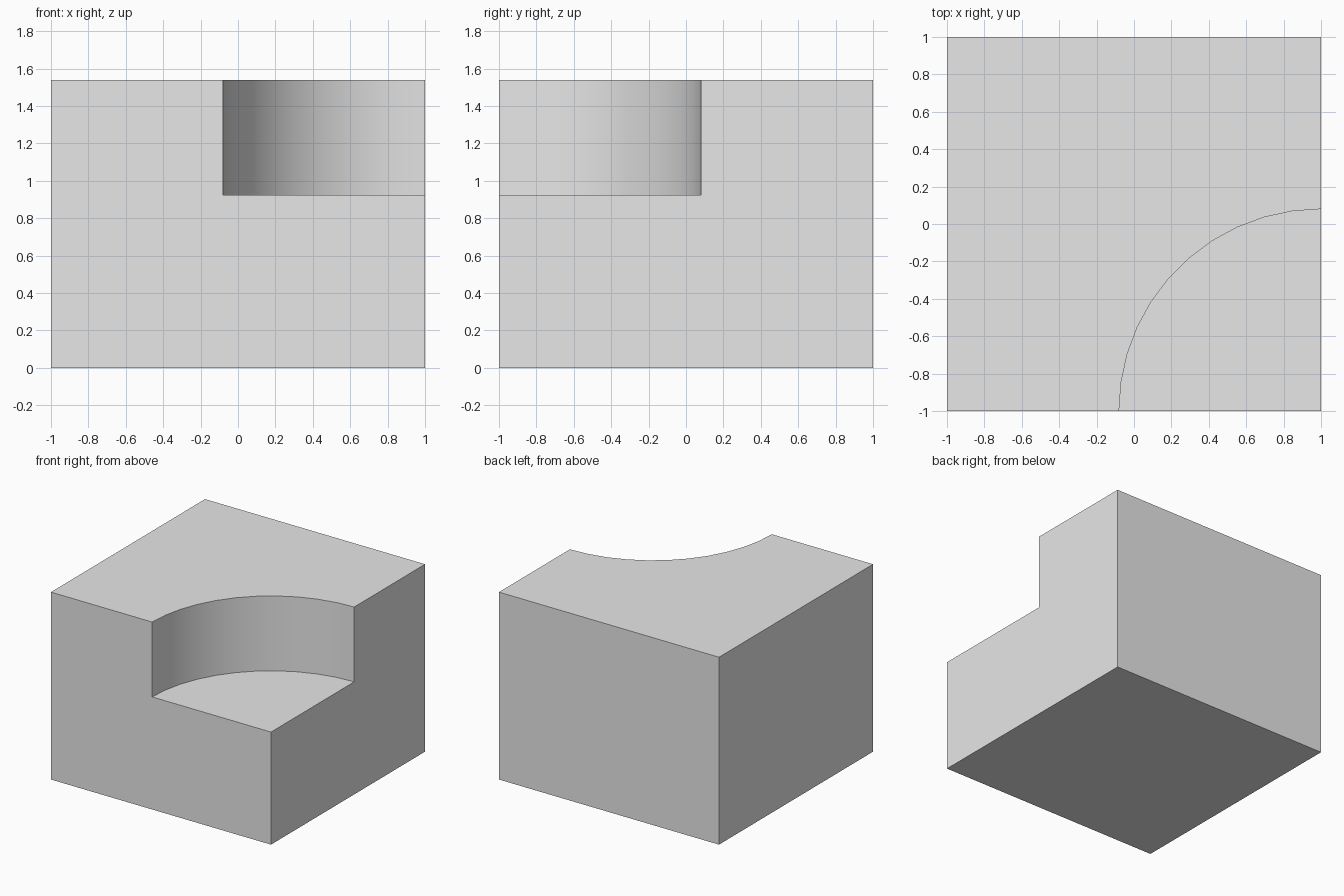
import bpy, bmesh
from math import sin, cos, pi, radians

if "Cube" in bpy.data.objects:
    bpy.data.objects.remove(bpy.data.objects["Cube"], do_unlink=True)

HALF, STEP, TOP = 1.0, 0.925, 1.54
RADIUS, SEGMENTS = 1.08, 11

grey = bpy.data.materials.new("light_grey")
grey.use_nodes = True
grey.diffuse_color = (0.8, 0.8, 0.8, 1)
grey.node_tree.nodes["Principled BSDF"].inputs["Base Color"].default_value = grey.diffuse_color

bm = bmesh.new()


def arc(z):
    """Quarter circle around the front corner, from front side to right side."""
    angles = [pi / 2 * i / SEGMENTS for i in range(SEGMENTS + 1)]
    return [bm.verts.new((HALF - RADIUS * cos(a), -HALF + RADIUS * sin(a), z)) for a in angles]


def corner(x, y, z):
    return bm.verts.new((x * HALF, y * HALF, z))


# Corners run front left, front right, back right, back left in plan
base = [corner(x, y, 0) for x, y in ((-1, -1), (1, -1), (1, 1), (-1, 1))]
ledge_corner = corner(1, -1, STEP)
top_front, top_right, top_back = [corner(x, y, TOP) for x, y in ((-1, -1), (1, 1), (-1, 1))]
low, high = arc(STEP), arc(TOP)

# Base, plain outer sides and the two notched sides
bm.faces.new(base)
bm.faces.new((base[2], base[3], top_back, top_right))
bm.faces.new((base[3], base[0], top_front, top_back))
bm.faces.new((base[0], base[1], ledge_corner, low[0], high[0], top_front))
bm.faces.new((base[1], base[2], top_right, high[-1], low[-1], ledge_corner))

# Ledge, curved wall and upper surface
bm.faces.new(low + [ledge_corner])
bm.faces.new(high + [top_right, top_back, top_front])
for i in range(SEGMENTS):
    bm.faces.new((low[i], low[i + 1], high[i + 1], high[i]))

bmesh.ops.recalc_face_normals(bm, faces=bm.faces)
mesh = bpy.data.meshes.new("notched_block")
bm.to_mesh(mesh)
bm.free()
mesh.materials.append(grey)

block = bpy.data.objects.new("notched_block", mesh)
bpy.context.collection.objects.link(block)
bpy.ops.object.select_all(action='DESELECT')
block.select_set(True)
bpy.context.view_layer.objects.active = block
bpy.ops.object.shade_smooth_by_angle(angle=radians(30))
